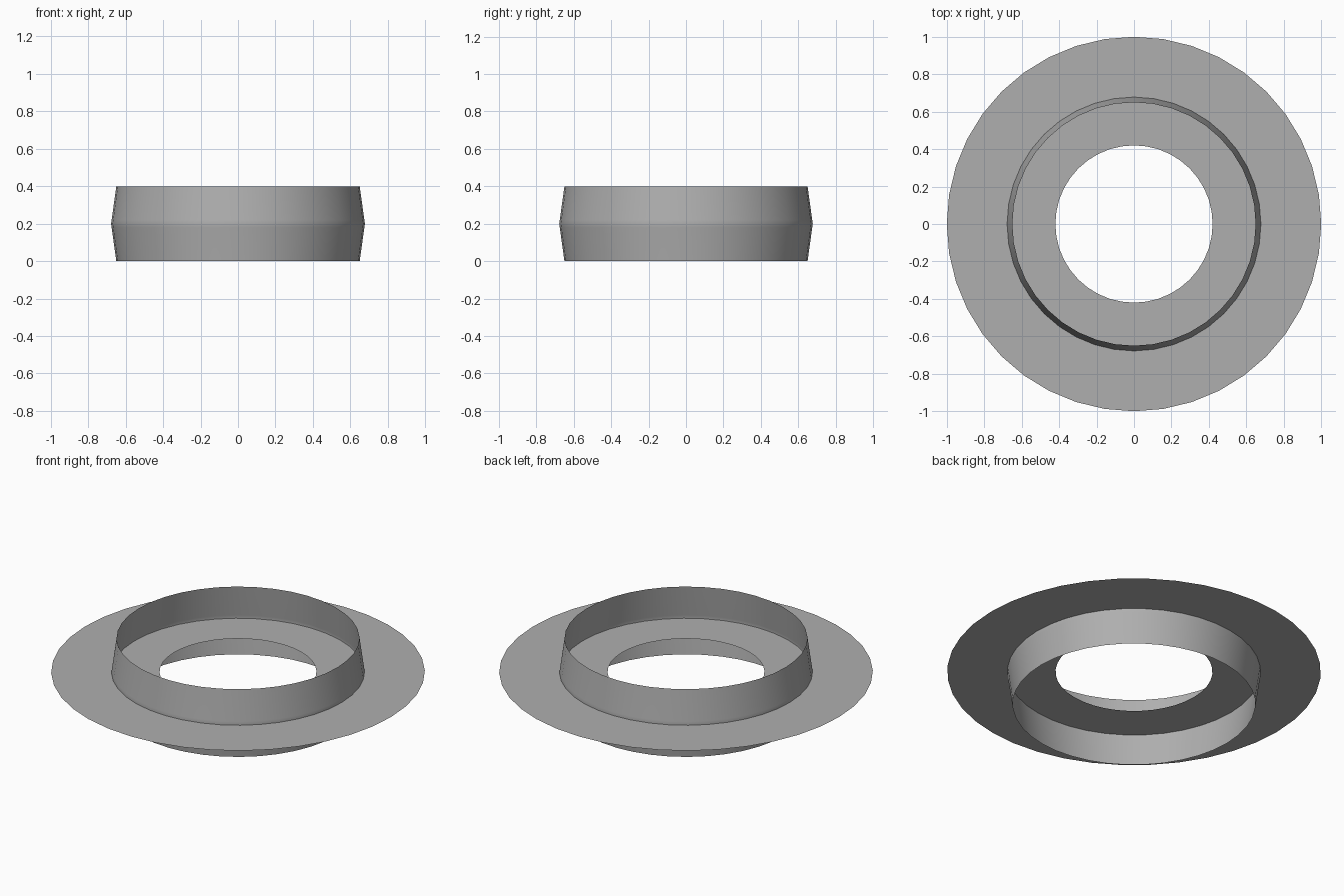
import bpy, bmesh
from math import cos, sin, tau

if "Cube" in bpy.data.objects:
    bpy.data.objects.remove(bpy.data.objects["Cube"])

SIDES = 40

grey = bpy.data.materials.new("dark_grey")
grey.diffuse_color = (0.43, 0.43, 0.43, 1.0)
grey.use_nodes = True
grey.node_tree.nodes["Principled BSDF"].inputs["Base Color"].default_value = grey.diffuse_color


def lathe(name, profile, smooth=False):
    """Spin an open (radius, z) profile into a thin sheet."""
    bm = bmesh.new()
    rings = [[bm.verts.new((r * cos(tau * i / SIDES), r * sin(tau * i / SIDES), z))
              for i in range(SIDES)] for r, z in profile]
    for a, b in zip(rings, rings[1:]):
        for i in range(SIDES):
            j = (i + 1) % SIDES
            face = bm.faces.new((a[i], a[j], b[j], b[i]))
            face.smooth = smooth
    mesh = bpy.data.meshes.new(name)
    bm.to_mesh(mesh)
    bm.free()
    mesh.materials.append(grey)
    obj = bpy.data.objects.new(name, mesh)
    bpy.context.collection.objects.link(obj)
    return obj


# Flat disc with a round hole, facing up
lathe("flat_ring", [(1.0, 0.2), (0.42, 0.2)])

# Upright band, open at both ends, with a soft crease around its middle
lathe("band", [(0.65, 0.0), (0.675, 0.18), (0.678, 0.2), (0.675, 0.22), (0.65, 0.4)],
      smooth=True)
